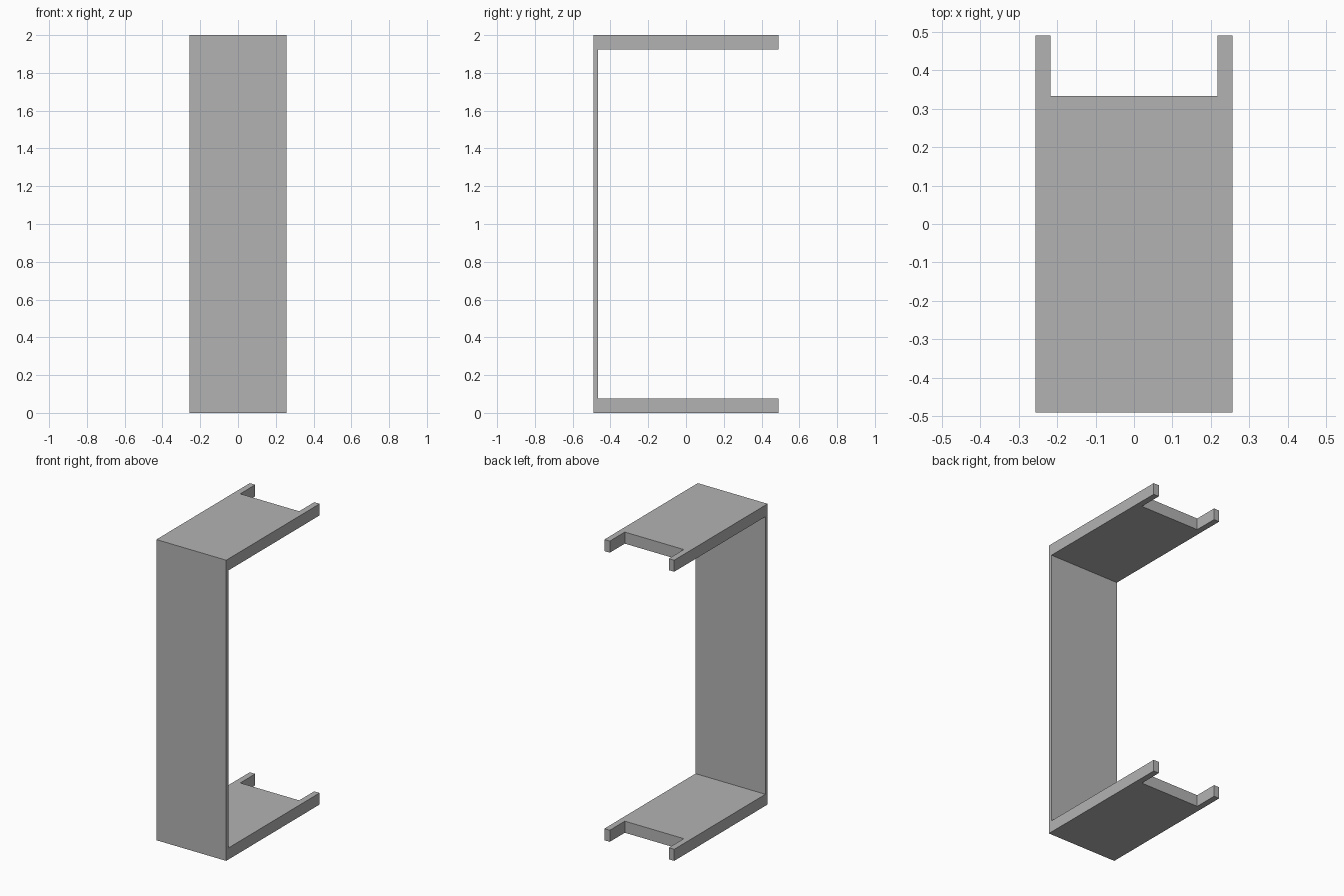
import bpy
import bmesh

if "Cube" in bpy.data.objects:
    bpy.data.objects.remove(bpy.data.objects["Cube"], do_unlink=True)

HALF_W, HALF_D, HEIGHT = 0.257, 0.491, 2.0
SHELF, PANEL = 0.077, 0.024          # thicknesses
PRONG, NOTCH = 0.04, 0.158           # prong width, notch depth

grey = bpy.data.materials.new("plain grey")
grey.use_nodes = True
colour = (0.45, 0.45, 0.45, 1)
grey.diffuse_color = colour
grey.node_tree.nodes["Principled BSDF"].inputs["Base Color"].default_value = colour


def extrude_profile(name, profile, half_width):
    """Sweep a closed (y, z) outline across x."""
    bm = bmesh.new()
    face = bm.faces.new([bm.verts.new((-half_width, y, z)) for y, z in profile])
    swept = bmesh.ops.extrude_face_region(bm, geom=[face])["geom"]
    verts = [v for v in swept if isinstance(v, bmesh.types.BMVert)]
    bmesh.ops.translate(bm, verts=verts, vec=(2 * half_width, 0, 0))
    bmesh.ops.recalc_face_normals(bm, faces=bm.faces)
    mesh = bpy.data.meshes.new(name)
    bm.to_mesh(mesh)
    bm.free()
    mesh.materials.append(grey)
    obj = bpy.data.objects.new(name, mesh)
    bpy.context.collection.objects.link(obj)
    return obj


# C-shaped bracket: front panel with a shelf at each end
front, back, inner = -HALF_D, HALF_D, -HALF_D + PANEL
bracket = extrude_profile("bracket", [
    (front, 0), (back, 0), (back, SHELF), (inner, SHELF),
    (inner, HEIGHT - SHELF), (back, HEIGHT - SHELF), (back, HEIGHT), (front, HEIGHT),
], HALF_W)

# Notch through the rear of both shelves, leaving two prongs on each
notch = extrude_profile("notch_cutter", [
    (back - NOTCH, -1), (back + 1, -1), (back + 1, HEIGHT + 1), (back - NOTCH, HEIGHT + 1),
], HALF_W - PRONG)
notch.hide_render = True
cut = bracket.modifiers.new("rear notch", "BOOLEAN")
cut.operation = "DIFFERENCE"
cut.solver = "EXACT"
cut.object = notch

# Apply the cut and discard the cutter
bpy.context.view_layer.objects.active = bracket
bpy.ops.object.modifier_apply(modifier=cut.name)
bpy.data.objects.remove(notch, do_unlink=True)
